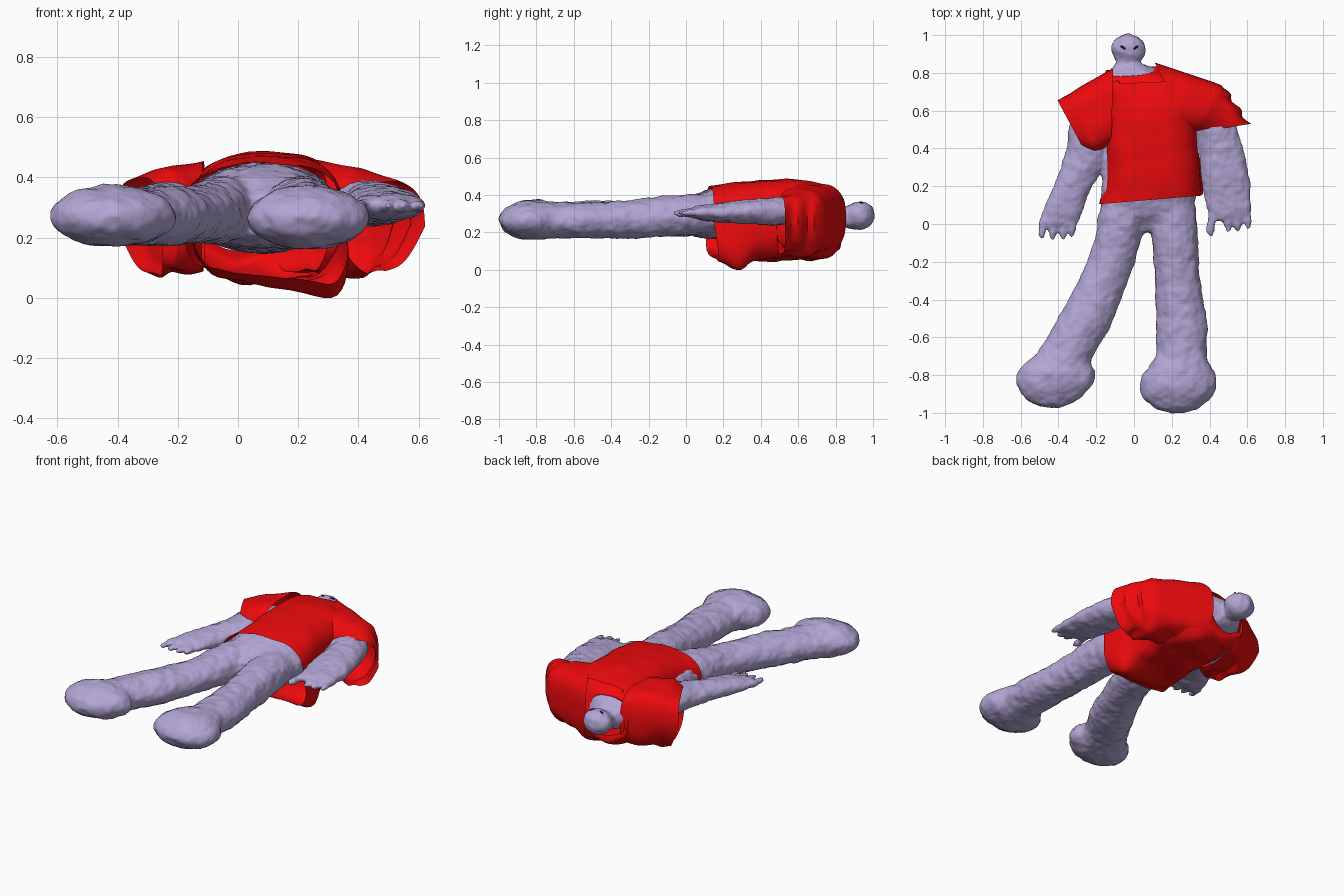
import bpy, bmesh, math
from mathutils import Vector, noise

if "Cube" in bpy.data.objects:
    bpy.data.objects.remove(bpy.data.objects["Cube"])


def material(name, rgb):
    m = bpy.data.materials.new(name)
    m.diffuse_color = (*rgb, 1)
    m.use_nodes = True
    m.node_tree.nodes["Principled BSDF"].inputs["Base Color"].default_value = m.diffuse_color
    return m


SKIN = material("lavender", (0.45, 0.38, 0.66))
RED = material("red", (0.85, 0.003, 0.004))
BLACK = material("black", (0.01, 0.01, 0.01))


def refine(rings, steps, smooth):
    """Insert in-between rings, straight or along a Catmull-Rom spline."""
    out, n = [], len(rings)
    for i in range(n - 1):
        p = [rings[max(0, min(n - 1, i + k))] for k in (-1, 0, 1, 2)]
        for s in range(steps):
            t = s / steps
            if smooth:
                out.append([0.5 * (2 * b + (c - a) * t + (2 * a - 5 * b + 4 * c - d) * t * t
                                   + (3 * b - a - 3 * c + d) * t ** 3) for a, b, c, d in zip(*p)])
            else:
                out.append([b + (c - b) * t for b, c in zip(p[1], p[2])])
    return out + [list(rings[-1])]


def loft(bm, rings, steps=4, sides=32, power=2.0, smooth=True, caps=True, hole=None, warp=None):
    """Ring = (ax, ay, bx, by, z bottom, z top): a flattened tube between edge points a and b."""
    loops = []
    for ax, ay, bx, by, z0, z1 in refine(rings, steps, smooth):
        loop = []
        for k in range(sides):
            t = 2 * math.pi * k / sides
            c, s = math.cos(t), math.sin(t)
            u = math.copysign(abs(c) ** (2 / power), c)
            w = math.copysign(abs(s) ** (2 / power), s)
            co = Vector(((ax + bx) / 2 + u * (bx - ax) / 2, (ay + by) / 2 + u * (by - ay) / 2,
                         (z0 + z1) / 2 + w * (z1 - z0) / 2))
            loop.append(bm.verts.new(warp(co, w) if warp else co))
        loops.append(loop)
    for l0, l1 in zip(loops, loops[1:]):
        for k in range(sides):
            j = (k + 1) % sides
            quad = (l0[k], l0[j], l1[j], l1[k])
            mid = sum((v.co for v in quad), Vector()) / 4
            if not (hole and hole(mid)):
                bm.faces.new(quad)
    if caps:
        bm.faces.new(loops[0][::-1])
        bm.faces.new(loops[-1])


def finish(bm, name, mat):
    bmesh.ops.recalc_face_normals(bm, faces=bm.faces)
    for f in bm.faces:
        f.smooth = True
    me = bpy.data.meshes.new(name)
    bm.to_mesh(me)
    bm.free()
    me.materials.append(mat)
    ob = bpy.data.objects.new(name, me)
    bpy.context.collection.objects.link(ob)
    return ob


# Inflated body: torso, head, legs and arms merged by remeshing
bm = bmesh.new()
loft(bm, [(-.10, -.04, .26, -.04, .21, .34), (-.17, .08, .32, .10, .17, .42), (-.17, .25, .33, .25, .16, .445),
          (-.16, .5, .33, .5, .15, .44), (-.22, .66, .36, .66, .17, .42), (-.17, .76, .20, .78, .19, .40),
          (-.12, .82, .09, .83, .21, .36), (-.095, .85, .04, .85, .23, .335)])
loft(bm, [(-.10, .80, .04, .80, .23, .33), (-.095, .85, .035, .85, .23, .335), (-.113, .90, .055, .90, .22, .36),
          (-.116, .945, .056, .945, .22, .365), (-.09, .985, .03, .985, .24, .345), (-.045, 1.004, -.015, 1.004, .28, .31)])
LEG_L = [(-.15, .16, .13, .10, .20, .40), (-.185, .06, .06, -.02, .18, .40), (-.235, -.17, -.02, -.26, .185, .37),
         (-.39, -.48, -.13, -.55, .175, .365), (-.51, -.68, -.225, -.71, .175, .36),
         (-.615, -.78, -.205, -.80, .172, .372), (-.61, -.88, -.235, -.87, .18, .36),
         (-.53, -.955, -.32, -.945, .22, .32), (-.47, -.97, -.40, -.97, .26, .28)]
LEG_R = [(.07, .14, .32, .14, .20, .40), (.09, -.05, .335, -.05, .18, .40), (.112, -.30, .35, -.30, .17, .37),
         (.118, -.52, .385, -.52, .17, .36), (.115, -.70, .385, -.70, .17, .36), (.04, -.81, .43, -.80, .163, .372),
         (.04, -.90, .425, -.89, .17, .36), (.11, -.975, .35, -.97, .21, .32), (.19, -1, .27, -1, .26, .28)]
ARM_L = [(-.20, .70, -.06, .60, .22, .38), (-.33, .56, -.12, .45, .24, .39), (-.355, .40, -.145, .33, .24, .38),
         (-.42, .21, -.22, .20, .25, .36), (-.47, .10, -.26, .10, .26, .35), (-.50, .0, -.30, .0, .28, .33),
         (-.48, -.03, -.33, -.02, .295, .315)]
ARM_R = [(.22, .62, .32, .72, .22, .38), (.31, .50, .50, .60, .24, .39), (.342, .42, .565, .44, .24, .38),
         (.352, .26, .605, .28, .25, .37), (.375, .14, .62, .15, .26, .35), (.395, .05, .618, .05, .275, .34),
         (.41, .015, .60, .02, .295, .32)]
for limb in (LEG_L, LEG_R, ARM_L, ARM_R):
    loft(bm, limb)
# Fingers: base x, base y, tip x, tip y
for bx, by, tx, ty in ((-.475, .02, -.488, -.075), (-.43, .02, -.43, -.085), (-.38, .02, -.375, -.08),
                       (-.325, .03, -.33, -.07), (.42, .06, .406, -.06), (.485, .05, .497, -.045),
                       (.54, .05, .55, -.04), (.595, .05, .603, -.03)):
    r = .026
    loft(bm, [(bx - r, by, bx + r, by, .283, .33), (tx - .02, ty + .03, tx + .02, ty + .03, .287, .32),
              (tx - .008, ty, tx + .008, ty, .298, .312)], sides=12)
body = finish(bm, "inflated_body", SKIN)
m = body.modifiers.new("merge", 'REMESH')
m.mode, m.voxel_size, m.use_smooth_shade = 'VOXEL', .01, True
m = body.modifiers.new("soften", 'SMOOTH')
m.factor, m.iterations = .5, 8
tex = bpy.data.textures.new("puckers", 'CLOUDS')
tex.noise_scale = .06
m = body.modifiers.new("puckers", 'DISPLACE')
m.texture, m.strength, m.mid_level = tex, .018, .42


# Draped shirt: open torso tube with two sleeve tubes
def drape(co, w):
    n = noise.noise(co * 9)
    if w < 0:
        sag = math.exp(-((co.x - .30) / .14) ** 2 - ((co.y - .22) / .14) ** 2)
        co.z += .085 * w * sag + .03 * n * -w
        co.x += .06 * sag * -w
        co.y += .05 * -w * sag
        co.x += w * .07 * max(0, min(1, (co.x - .42) / .15))
        co.x -= w * .07 * max(0, min(1, (-.22 - co.x) / .12))
    else:
        co.z += .01 * n
        co.z += .035 * w * math.exp(-((co.x + .22) / .06) ** 2 - ((co.y - .40) / .06) ** 2)
    # hanging pleats on the outer right sleeve
    co.x += .012 * math.sin(co.y * 75) * (1 - w * w) * max(0, min(1, (co.x - .40) / .1))
    co.z = max(co.z, 0)
    return co


def drape_torso(co, w):
    co = drape(co, w)
    if co.y > .76 and w > 0:  # front neckline dips
        co.y -= .04 * w
    return co


def armhole(p):
    return .10 < p.z < .43 and p.y < .80 and ((p.x < -.135 and p.y > .46) or (p.x > .30 and p.y > .54))


bm = bmesh.new()
loft(bm, [(-.185, .105, .355, .15, .07, .445), (-.155, .24, .35, .26, .05, .465), (-.15, .45, .335, .45, .055, .48),
          (-.16, .62, .34, .62, .055, .478), (-.16, .74, .30, .76, .07, .45), (-.15, .81, .15, .83, .12, .41),
          (-.13, .81, .10, .83, .17, .385)],
     steps=6, sides=56, power=2.9, caps=False, hole=armhole, warp=drape_torso)
loft(bm, [(-.11, .825, -.12, .42, .09, .455), (-.28, .73, -.17, .38, .08, .435), (-.34, .69, -.20, .37, .075, .425),
          (-.405, .655, -.26, .385, .075, .40)],
     steps=6, sides=48, power=2.8, smooth=False, caps=False, warp=drape)
loft(bm, [(.11, .855, .30, .48, .09, .46), (.47, .735, .335, .485, .08, .43), (.61, .53, .345, .485, .085, .39)],
     steps=12, sides=64, power=3, smooth=False, caps=False, warp=drape)
shirt = finish(bm, "draped_shirt", RED)
bpy.context.view_layer.objects.active = shirt
shirt.select_set(True)
bpy.ops.object.shade_smooth_by_angle(angle=math.radians(35))

# Slanted eyes
for side, x in ((-1, -.058), (1, .010)):
    bm = bmesh.new()
    bmesh.ops.create_uvsphere(bm, u_segments=16, v_segments=8, radius=1)
    eye = finish(bm, "left_eye" if side < 0 else "right_eye", BLACK)
    eye.scale = (.017, .006, .006)
    eye.location = (x, .935, .359)
    eye.rotation_euler = (0, .2 * side, side * .6)
